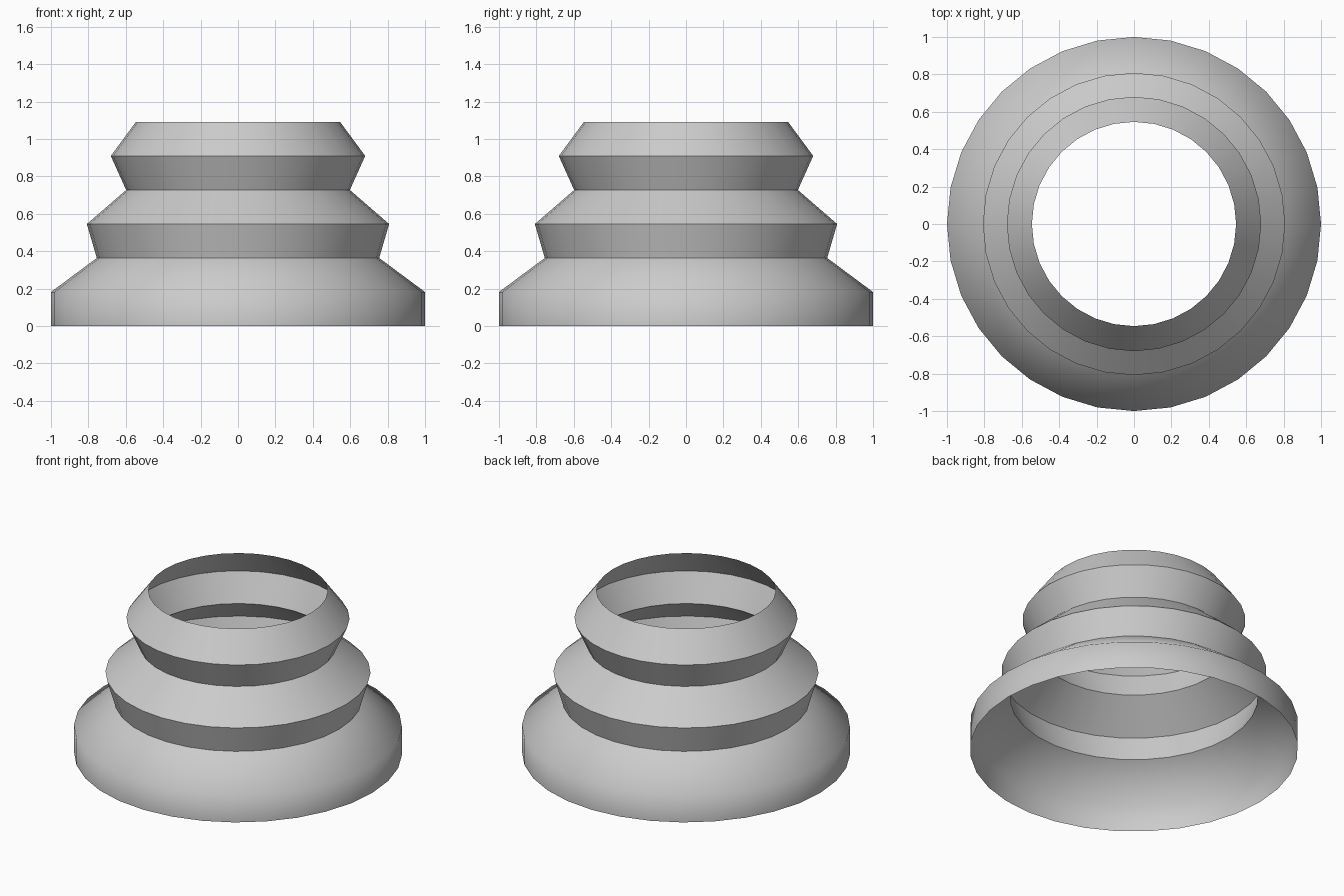
import bpy, bmesh
from math import sin, cos, pi, radians

if "Cube" in bpy.data.objects:
    bpy.data.objects.remove(bpy.data.objects["Cube"])

SEGMENTS = 32
STEP = 1.091 / 6
RADII = [1.0, 1.0, 0.755, 0.808, 0.598, 0.68, 0.546]

# Open stepped shell: stacked rings bridged with quads
bm = bmesh.new()
rings = []
for level, r in enumerate(RADII):
    rings.append([bm.verts.new((r * cos(2 * pi * i / SEGMENTS),
                                r * sin(2 * pi * i / SEGMENTS),
                                level * STEP)) for i in range(SEGMENTS)])
for low, high in zip(rings, rings[1:]):
    for i in range(SEGMENTS):
        j = (i + 1) % SEGMENTS
        bm.faces.new((low[i], low[j], high[j], high[i]))

mesh = bpy.data.meshes.new("stepped_collar")
bm.to_mesh(mesh)
bm.free()
collar = bpy.data.objects.new("stepped_collar", mesh)
bpy.context.collection.objects.link(collar)

# Smooth around the rings, sharp at the steps
bpy.context.view_layer.objects.active = collar
collar.select_set(True)
bpy.ops.object.shade_smooth_by_angle(angle=radians(60))
